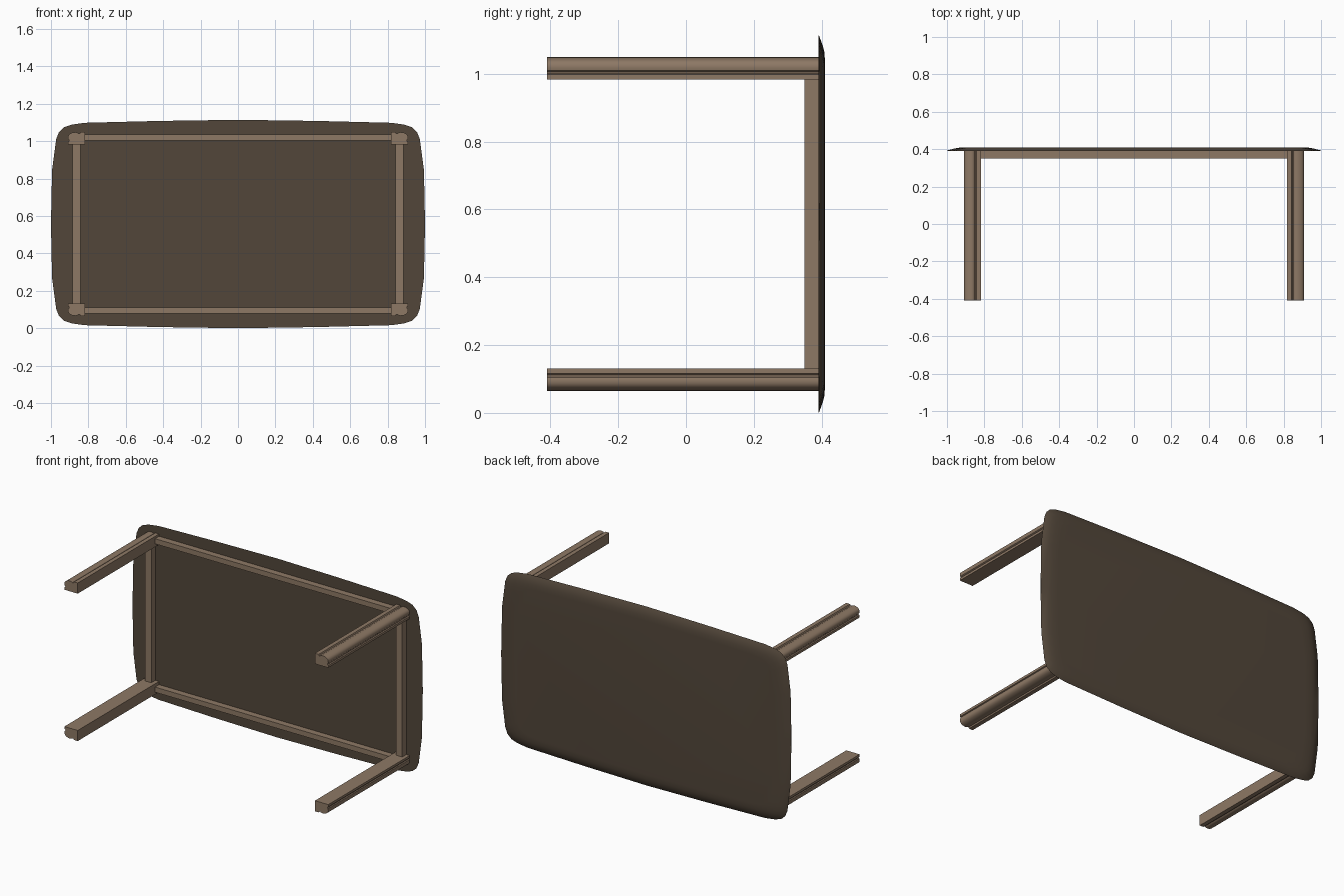
import bpy, bmesh
from mathutils import Vector

if "Cube" in bpy.data.objects:
    bpy.data.objects.remove(bpy.data.objects["Cube"])

CZ = 0.557  # height of the table's centre line


def material(name, color):
    m = bpy.data.materials.new(name)
    m.diffuse_color = (*color, 1)
    m.use_nodes = True
    m.node_tree.nodes["Principled BSDF"].inputs["Base Color"].default_value = m.diffuse_color
    return m


wood = material("light_wood", (0.27, 0.19, 0.13))
dark = material("dark_wood", (0.085, 0.062, 0.042))


def loft(name, rings, mat, smooth=None):
    """Closed solid through rings of points, capped at both ends."""
    bm = bmesh.new()
    loops = [[bm.verts.new(p) for p in r] for r in rings]
    n = len(loops[0])
    for a, b in zip(loops, loops[1:]):
        for i in range(n):
            j = (i + 1) % n
            bm.faces.new((a[i], a[j], b[j], b[i]))
    bm.faces.new(loops[0])
    bm.faces.new(loops[-1])
    bmesh.ops.recalc_face_normals(bm, faces=bm.faces)
    me = bpy.data.meshes.new(name)
    bm.to_mesh(me)
    bm.free()
    me.materials.append(mat)
    ob = bpy.data.objects.new(name, me)
    bpy.context.collection.objects.link(ob)
    if smooth:
        bpy.ops.object.select_all(action='DESELECT')
        ob.select_set(True)
        bpy.context.view_layer.objects.active = ob
        bpy.ops.object.shade_smooth_by_angle(angle=smooth)
    return ob


def prism(name, pts, y0, y1, mat, smooth=None):
    return loft(name, [[Vector((x, y, z)) for x, z in pts] for y in (y0, y1)], mat, smooth)


def bar(name, x0, x1, z0, z1):
    prism(name, [(x0, z0), (x1, z0), (x1, z1), (x0, z1)], 0.35, 0.391, wood)


# Table top: softly bowed rounded rectangle with a bevelled outer rim
quarter = [(1.0, 0), (0.994, 0.29), (0.972, 0.455), (0.957, 0.492), (0.93, 0.517),
           (0.89, 0.531), (0.82, 0.541), (0.42, 0.551), (0, 0.557)]
half = quarter + [(-x, z) for x, z in quarter[-2::-1]]
outline = half + [(x, -z) for x, z in half[-2:0:-1]]
levels = [(0.39, 1, 1), (0.393, 0.998, 0.995), (0.404, 0.958, 0.94),
          (0.408, 0.935, 0.91), (0.41, 0.89, 0.86)]
loft("table_top", [[Vector((x * sx, y, CZ + z * sz)) for x, z in outline]
                   for y, sx, sz in levels], dark, 0.7)

# Four moulded legs: square inner corner, grooved round lobe on the outer corner
profile = [(0, 0), (1, 0), (1, .22), (.93, .26), (.93, .34), (.98, .40), (1, .52),
           (.99, .66), (.95, .78), (.88, .86), (.78, .93), (.66, .97), (.54, .98),
           (.44, .94), (.40, .88), (.32, .88), (.28, 1), (0, 1)]
for sx, side in ((-1, "left"), (1, "right")):
    for sz, row in ((-1, "lower"), (1, "upper")):
        pts = [(sx * (0.817 + 0.092 * u), CZ + sz * (0.426 + 0.066 * v)) for u, v in profile]
        prism(f"{row}_{side}_leg", pts, -0.41, 0.391, wood, 0.6)

# Apron rails between the legs
for s, side in ((-1, "lower"), (1, "upper")):
    z0, z1 = sorted((CZ + s * 0.446, CZ + s * 0.478))
    bar(f"{side}_long_rail", -0.82, 0.82, z0, z1)
for s, side in ((-1, "left"), (1, "right")):
    x0, x1 = sorted((s * 0.842, s * 0.886))
    bar(f"{side}_short_rail", x0, x1, CZ - 0.43, CZ + 0.43)
